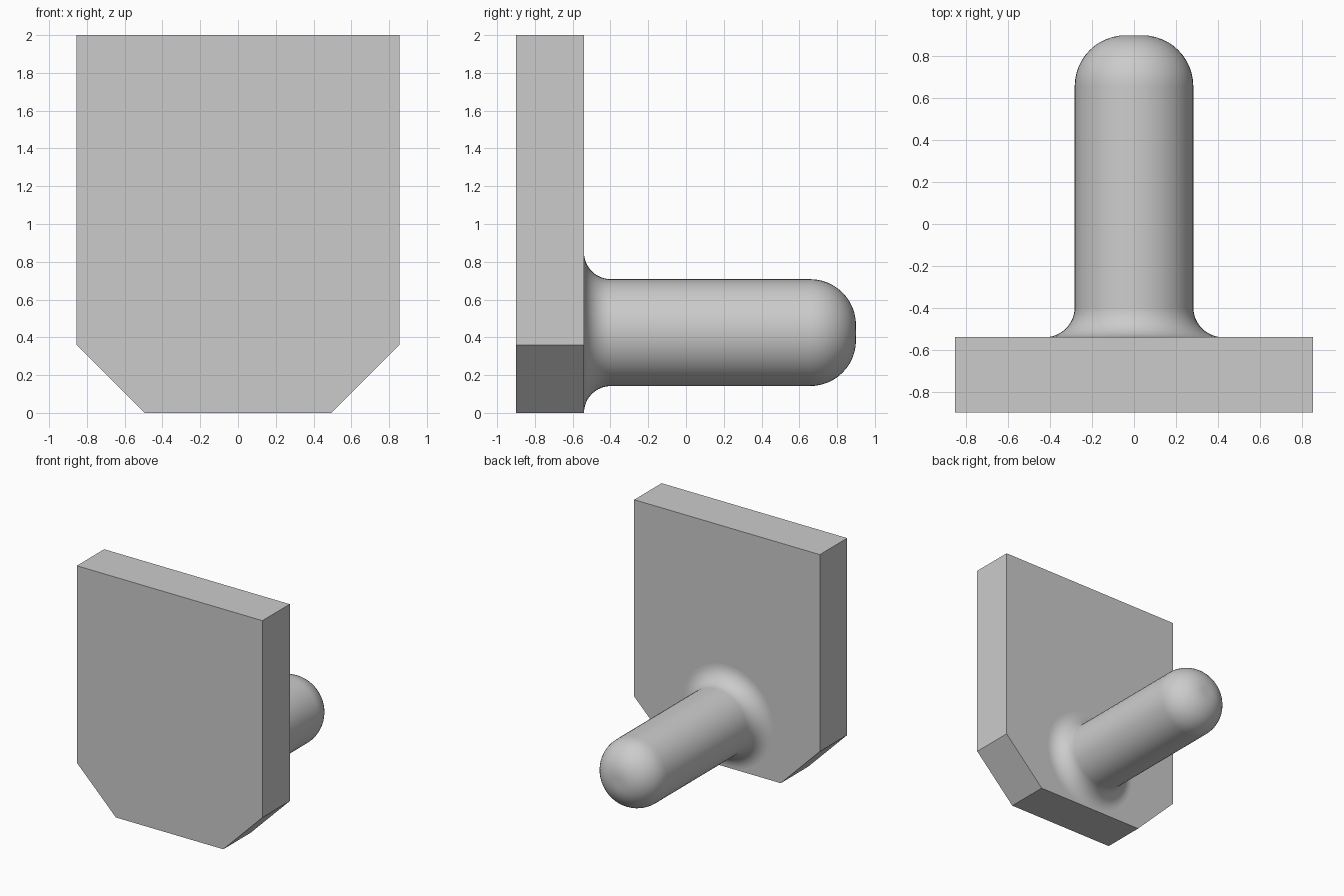
import bpy
import bmesh
from math import cos, sin, pi

cube = bpy.data.objects.get("Cube")
if cube:
    bpy.data.objects.remove(cube, do_unlink=True)

grey = bpy.data.materials.new("plain grey")
grey.use_nodes = True
colour = (0.6, 0.6, 0.6, 1)
grey.diffuse_color = colour
grey.node_tree.nodes["Principled BSDF"].inputs["Base Color"].default_value = colour

FRONT, BACK, TIP = -0.9, -0.54, 0.9


def finish(name, bm):
    bmesh.ops.recalc_face_normals(bm, faces=bm.faces)
    mesh = bpy.data.meshes.new(name)
    bm.to_mesh(mesh)
    bm.free()
    mesh.materials.append(grey)
    obj = bpy.data.objects.new(name, mesh)
    bpy.context.collection.objects.link(obj)
    return obj


# Flat plate with two cut lower corners
bm = bmesh.new()
half = [(0.495, 0), (0.855, 0.36), (0.855, 2)]
outline = half + [(-x, z) for x, z in reversed(half)]
face = bm.faces.new([bm.verts.new((x, FRONT, z)) for x, z in outline])
swept = bmesh.ops.extrude_face_region(bm, geom=[face], use_keep_orig=True)
bmesh.ops.translate(bm, vec=(0, BACK - FRONT, 0),
                    verts=[v for v in swept["geom"] if isinstance(v, bmesh.types.BMVert)])
finish("back_plate", bm)

# Round peg: flared fillet at the plate, rounded edge at the tip
RADIUS, FILLET, ROUND, AXIS_Z = 0.283, 0.142, 0.243, 0.425
STEPS, SIDES = 12, 48
angles = [i * pi / 2 / STEPS for i in range(STEPS + 1)]
profile = [(RADIUS + FILLET * (1 - sin(a)), BACK + FILLET * (1 - cos(a))) for a in angles]
profile += [(RADIUS - ROUND * (1 - cos(a)), TIP - ROUND * (1 - sin(a))) for a in angles]

bm = bmesh.new()
rings = []
for r, y in profile:
    rings.append([bm.verts.new((r * cos(2 * pi * i / SIDES), y,
                                AXIS_Z + r * sin(2 * pi * i / SIDES)))
                  for i in range(SIDES)])
for a, b in zip(rings, rings[1:]):
    for i in range(SIDES):
        j = (i + 1) % SIDES
        bm.faces.new((a[i], a[j], b[j], b[i]))
bm.faces.new(rings[-1])
bm.faces.new(rings[0])
peg = finish("round_peg", bm)

# Smooth the peg only
bpy.ops.object.select_all(action="DESELECT")
peg.select_set(True)
bpy.context.view_layer.objects.active = peg
bpy.ops.object.shade_smooth_by_angle()
